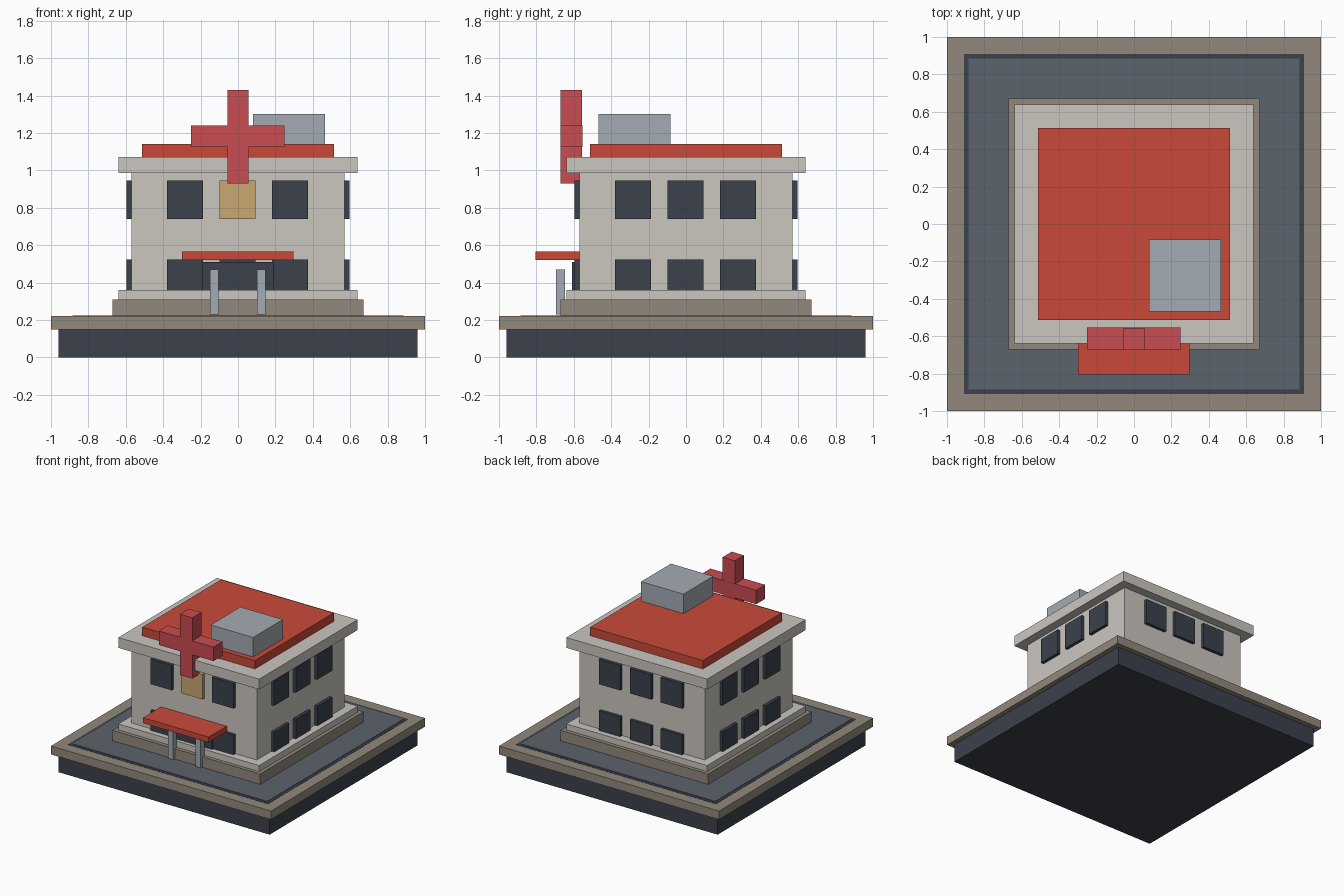
import bpy

cube = bpy.data.objects.get("Cube")
if cube:
    bpy.data.objects.remove(cube, do_unlink=True)


def linear(c):
    c /= 255
    return c / 12.92 if c <= 0.04045 else ((c + 0.055) / 1.055) ** 2.4


def material(name, r, g, b):
    colour = (linear(r), linear(g), linear(b), 1)
    m = bpy.data.materials.new(name)
    m.diffuse_color = colour
    m.use_nodes = True
    bsdf = next(n for n in m.node_tree.nodes if n.type == 'BSDF_PRINCIPLED')
    bsdf.inputs["Base Color"].default_value = colour
    return m


navy = material("dark navy", 59, 65, 76)
stone = material("brown stone", 146, 137, 125)
asphalt = material("grey asphalt", 92, 99, 108)
wall = material("pale wall", 203, 199, 192)
red = material("roof red", 201, 74, 58)
crimson = material("cross red", 201, 76, 82)
metal = material("light metal", 163, 171, 179)
tan = material("warm tan", 200, 168, 112)


def box(name, mat, x, y, z):
    """Box spanning the given (low, high) ranges."""
    spans = (x, y, z)
    corners = [(i, j, k) for i in x for j in y for k in z]
    faces = [(0, 1, 3, 2), (4, 6, 7, 5), (0, 4, 5, 1),
             (2, 3, 7, 6), (0, 2, 6, 4), (1, 5, 7, 3)]
    mesh = bpy.data.meshes.new(name)
    mesh.from_pydata(corners, [], faces)
    mesh.materials.append(mat)
    ob = bpy.data.objects.new(name, mesh)
    bpy.context.collection.objects.link(ob)
    return ob


def tier(name, mat, half, low, high):
    """Square slab centred on the origin."""
    return box(name, mat, (-half, half), (-half, half), (low, high))


# Ground, plinth, storeys and roof, stacked from the bottom
tier("foundation", navy, 0.96, 0, 0.15)
tier("kerb_slab", stone, 1.0, 0.15, 0.22)
tier("yard_border", navy, 0.91, 0.21, 0.222)
tier("yard", asphalt, 0.885, 0.21, 0.225)
tier("plinth", stone, 0.67, 0.22, 0.31)
tier("wall_footing", wall, 0.64, 0.31, 0.36)
tier("building_walls", wall, 0.57, 0.36, 0.99)
tier("roof_cornice", wall, 0.64, 0.985, 1.07)
tier("roof_deck", red, 0.512, 1.07, 1.14)

# Three windows per storey on each of the four walls
inner, outer = 0.56, 0.595
for storey, z in (("lower", (0.32, 0.522)), ("upper", (0.74, 0.945))):
    for column, c in enumerate((-0.283, -0.003, 0.278)):
        across = (c - 0.097, c + 0.097)
        lit = storey == "upper" and column == 1
        tag = f"{storey}_window_{column + 1}"
        box("front_" + tag, tan if lit else navy, across, (-outer, -inner), z)
        box("back_" + tag, navy, across, (inner, outer), z)
        box("left_" + tag, navy, (inner, outer), across, z)
        box("right_" + tag, navy, (-outer, -inner), across, z)

# Entrance with canopy and posts
box("entrance_door", navy, (-0.19, 0.19), (-0.61, -0.56), (0.33, 0.51))
box("entrance_canopy", red, (-0.3, 0.297), (-0.805, -0.565), (0.52, 0.565))
for side, x in (("right", -0.127), ("left", 0.124)):
    box(side + "_canopy_post", metal, (x - 0.023, x + 0.023), (-0.695, -0.648), (0.23, 0.47))

# Cross sign on the front of the roof
box("cross_upright", crimson, (-0.057, 0.055), (-0.672, -0.555), (0.93, 1.43))
box("cross_arm", crimson, (-0.25, 0.248), (-0.671, -0.554), (1.125, 1.24))

# Rooftop ventilation unit
box("rooftop_unit", metal, (0.08, 0.465), (-0.468, -0.082), (1.14, 1.3))
